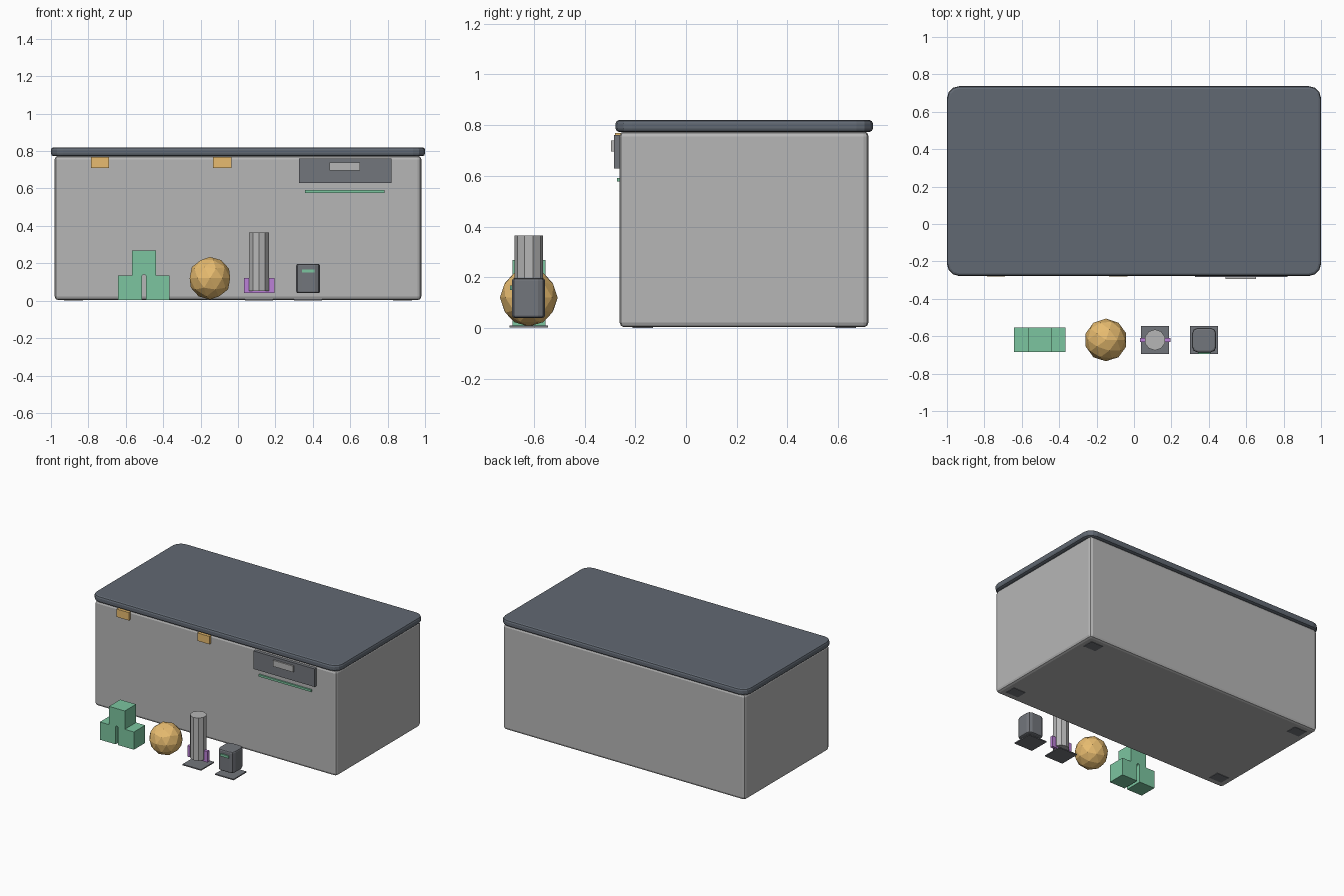
import bpy, bmesh, math

if "Cube" in bpy.data.objects:
    bpy.data.objects.remove(bpy.data.objects["Cube"])

def material(name, rgb):
    m = bpy.data.materials.new(name)
    m.diffuse_color = (*rgb, 1)
    m.use_nodes = True
    m.node_tree.nodes["Principled BSDF"].inputs["Base Color"].default_value = m.diffuse_color
    return m

GREY = material("mid_grey", (0.47, 0.47, 0.47))
LID = material("slate", (0.12, 0.14, 0.17))
DARK = material("dark_grey", (0.17, 0.18, 0.2))
ORANGE = material("amber", (0.8, 0.5, 0.16))
GREEN = material("green", (0.2, 0.56, 0.35))
PURPLE = material("violet", (0.5, 0.22, 0.68))

def finish(bm, name, mat):
    bmesh.ops.recalc_face_normals(bm, faces=bm.faces)
    me = bpy.data.meshes.new(name)
    bm.to_mesh(me)
    bm.free()
    me.materials.append(mat)
    ob = bpy.data.objects.new(name, me)
    bpy.context.collection.objects.link(ob)
    return ob

def box(name, x, y, z, mat, corner=0, rim=0, segs=2):
    """Box from ranges; corner bevels upright edges, rim bevels top and bottom edges."""
    bm = bmesh.new()
    bmesh.ops.create_cube(bm, size=1)
    for v in bm.verts:
        for i, (a, b) in enumerate((x, y, z)):
            v.co[i] = b if v.co[i] > 0 else a
    if corner:
        up = [e for e in bm.edges if abs(e.verts[0].co.z - e.verts[1].co.z) > 1e-5]
        bmesh.ops.bevel(bm, geom=up, offset=corner, segments=segs, profile=0.5, affect='EDGES')
    if rim:
        bm.normal_update()
        ends = [f for f in bm.faces if abs(f.normal.z) > 0.9]
        edges = list({e for f in ends for e in f.edges})
        bmesh.ops.bevel(bm, geom=edges, offset=rim, segments=2, profile=0.5, affect='EDGES')
    return finish(bm, name, mat)

# Chest and lid
box("chest_body", (-0.98, 0.98), (-0.262, 0.72), (0.003, 0.775), GREY, 0.02, 0.019)
box("chest_lid", (-1, 1), (-0.278, 0.737), (0.773, 0.82), LID, 0.065, 0.014, 3)

# Feet flush under the corners
for side in (-1, 1):
    for label, y in (("front", -0.17), ("back", 0.63)):
        x = side * 0.88
        box(f"foot_{label}_{'left' if side < 0 else 'right'}",
            (x - 0.05, x + 0.05), (y - 0.04, y + 0.04), (0, 0.02), DARK)

# Front fittings
for label, x in (("left", -0.738), ("right", -0.085)):
    box(f"latch_{label}", (x - 0.049, x + 0.049), (-0.28, -0.25), (0.71, 0.768), ORANGE)
box("control_panel", (0.325, 0.82), (-0.284, -0.25), (0.628, 0.76), DARK)
box("panel_display", (0.49, 0.652), (-0.295, -0.27), (0.695, 0.74), GREY)
box("light_strip", (0.358, 0.782), (-0.273, -0.25), (0.577, 0.592), GREEN)

# Stepped green block: extruded profile with an arched slot
cx, slot = -0.503, 0.011
arch = [(slot * math.cos(a), 0.129 + slot * math.sin(a))
        for a in (math.pi * i / 8 for i in range(9))]
profile = [(slot, 0.004)] + arch + [(-slot, 0.004), (-0.138, 0.004), (-0.138, 0.134),
           (-0.064, 0.134), (-0.064, 0.268), (0.064, 0.268), (0.064, 0.134),
           (0.138, 0.134), (0.138, 0.004)]
bm = bmesh.new()
face = bm.faces.new([bm.verts.new((cx + x, -0.684, z)) for x, z in profile])
ext = bmesh.ops.extrude_face_region(bm, geom=[face], use_keep_orig=True)
bmesh.ops.translate(bm, vec=(0, 0.13, 0),
                    verts=[g for g in ext["geom"] if isinstance(g, bmesh.types.BMVert)])
finish(bm, "stepped_block", GREEN)

# Faceted ball
bm = bmesh.new()
bmesh.ops.create_icosphere(bm, subdivisions=2, radius=0.114)
bmesh.ops.translate(bm, vec=(-0.15, -0.62, 0.12), verts=bm.verts)
finish(bm, "faceted_ball", ORANGE)

# Column with side fins
bm = bmesh.new()
bmesh.ops.create_cone(bm, cap_ends=True, segments=10, radius1=0.056, radius2=0.056, depth=0.313)
bmesh.ops.translate(bm, vec=(0.112, -0.62, 0.2085), verts=bm.verts)
finish(bm, "column", GREY)
box("column_fins", (0.031, 0.195), (-0.631, -0.609), (0.04, 0.12), PURPLE)

# Canister with label
box("canister", (0.311, 0.439), (-0.686, -0.556), (0.04, 0.197), DARK, 0.028, 0.01, 2)
box("canister_label", (0.341, 0.408), (-0.694, -0.67), (0.15, 0.168), GREEN)

# Thin plates beneath column and canister
for label, x in (("column", 0.112), ("canister", 0.375)):
    box(f"{label}_plate", (x - 0.075, x + 0.075), (-0.695, -0.545), (0.002, 0.01), DARK)
